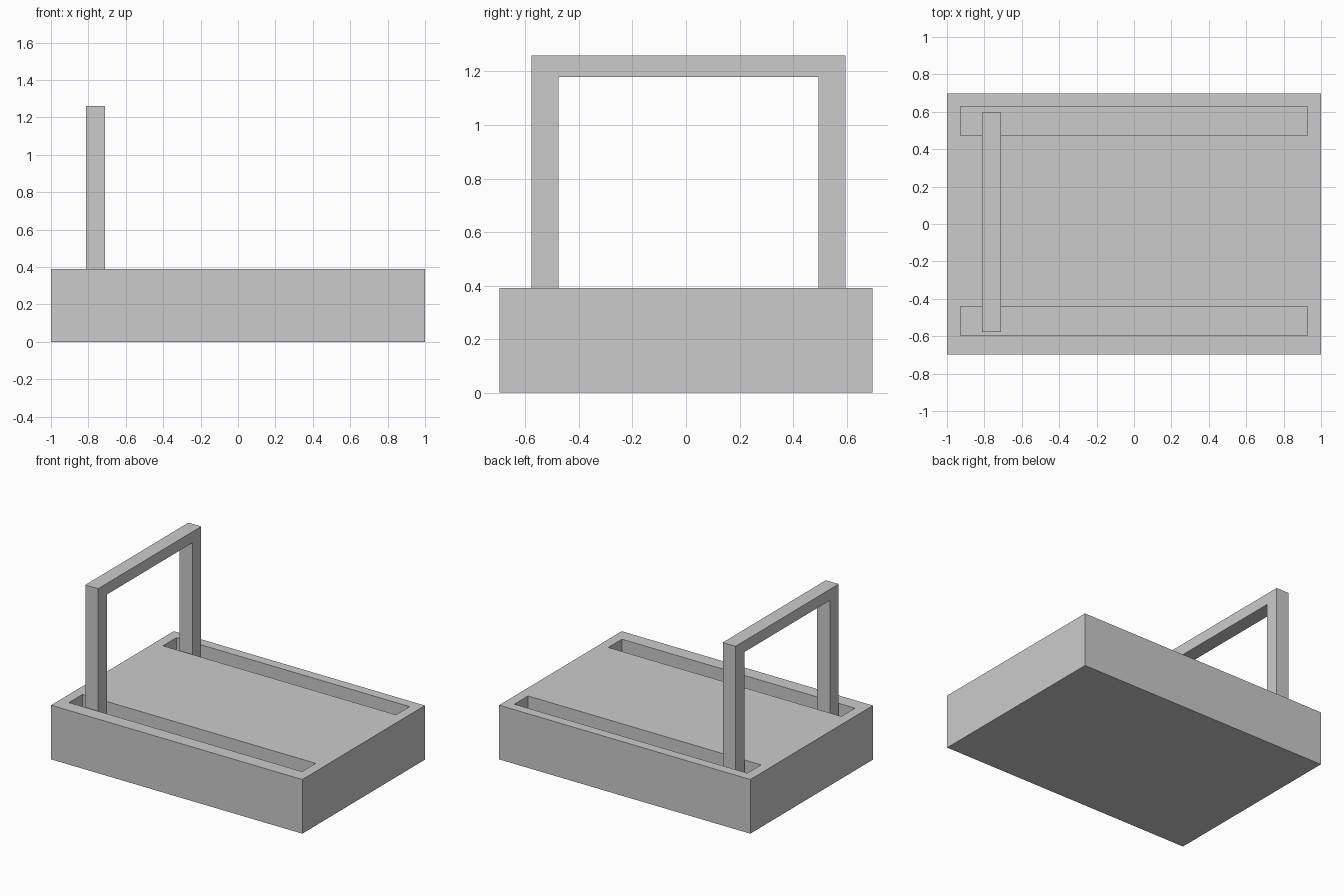
import bpy

if "Cube" in bpy.data.objects:
    bpy.data.objects.remove(bpy.data.objects["Cube"])

BASE_TOP = 0.39
SLOT_FLOOR = 0.15


def prism(name, profile, axis, lo, hi):
    """Extrude a closed 2D profile along x (profile is y,z) or z (profile is x,y)."""
    place = (lambda p, t: (t, p[0], p[1])) if axis == "x" else (lambda p, t: (p[0], p[1], t))
    n = len(profile)
    verts = [place(p, t) for t in (lo, hi) for p in profile]
    faces = [list(range(n))[::-1], list(range(n, 2 * n))]
    faces += [[i, (i + 1) % n, n + (i + 1) % n, n + i] for i in range(n)]
    mesh = bpy.data.meshes.new(name)
    mesh.from_pydata(verts, [], faces)
    obj = bpy.data.objects.new(name, mesh)
    bpy.context.collection.objects.link(obj)
    return obj


def rect(x0, x1, y0, y1):
    return [(x0, y0), (x1, y0), (x1, y1), (x0, y1)]


# Base block
base = prism("base", rect(-1, 1, -0.697, 0.697), "z", 0, BASE_TOP)

# Two long slots cut into the top of the base
for y0, y1 in ((-0.597, -0.442), (0.472, 0.627)):
    cutter = prism("slot_cutter", rect(-0.928, 0.928, y0, y1), "z", SLOT_FLOOR, BASE_TOP + 0.1)
    cutter.hide_render = True
    mod = base.modifiers.new("slot", "BOOLEAN")
    mod.operation = "DIFFERENCE"
    mod.solver = "EXACT"
    mod.object = cutter
    bpy.context.view_layer.objects.active = base
    bpy.ops.object.modifier_apply(modifier=mod.name)
    bpy.data.objects.remove(cutter)

# Sliding handle: an upside-down U whose legs stand in the slots
arch = [(-0.577, SLOT_FLOOR), (-0.477, SLOT_FLOOR), (-0.477, 1.18), (0.496, 1.18),
        (0.496, SLOT_FLOOR), (0.596, SLOT_FLOOR), (0.596, 1.26), (-0.577, 1.26)]
prism("handle_arch", arch, "x", -0.812, -0.71)
